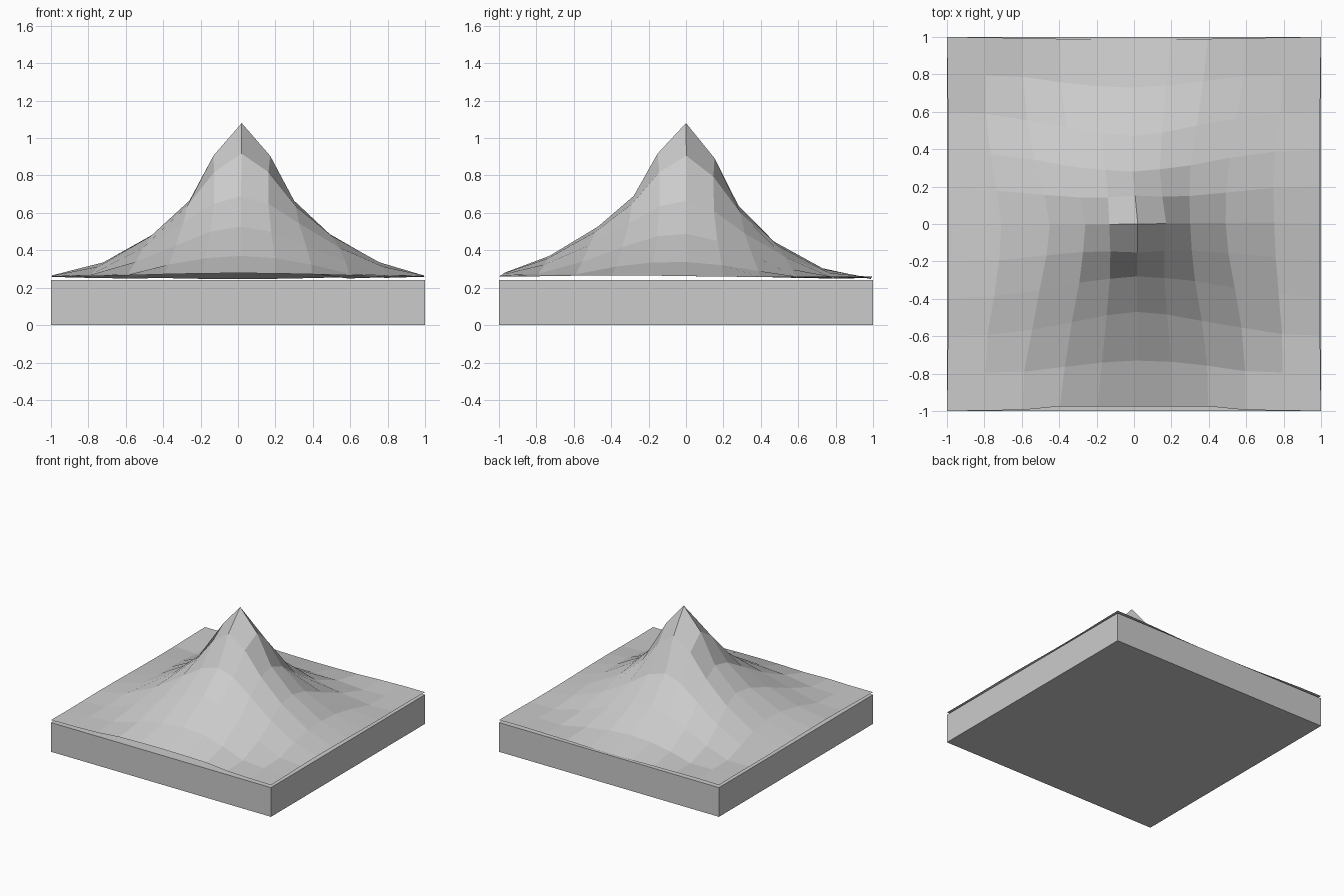
import bpy, bmesh, math

if "Cube" in bpy.data.objects:
    bpy.data.objects.remove(bpy.data.objects["Cube"])

def lerp_table(table, r):
    for (a, va), (b, vb) in zip(table, table[1:]):
        if r <= b:
            return va + (vb - va) * (r - a) / (b - a)
    return table[-1][1]

# radial tables: pulled-in radius, height, and front/back height difference
RADIUS = [(0, 0), (.2, .152), (.4, .28), (.6, .47), (.8, .73), (1, .985), (1.2, 1.195), (1.5, 1.5)]
HEIGHT = [(0, 1.08), (.2, .905), (.4, .665), (.6, .487), (.8, .337), (1, .262), (1.5, .26)]
TILT = [(0, 0), (.2, .012), (.4, .025), (.6, .04), (.8, .033), (1, .016), (1.25, 0), (1.5, 0)]

# base slab
bpy.ops.mesh.primitive_cube_add(size=1, location=(0, 0, .12))
slab = bpy.context.object
slab.name = "base_slab"
slab.scale = (2, 2, .24)

# mountain sheet: 10 x 10 grid drawn up into a peak
bm = bmesh.new()
bmesh.ops.create_grid(bm, x_segments=10, y_segments=10, size=1)
for v in bm.verts:
    x, y = v.co.x, v.co.y
    r = math.hypot(x, y)
    k = lerp_table(RADIUS, r) / r if r > 1e-4 else 1
    s = y / r if r > 1e-4 else 0
    fade = min(1, max(0, (1.05 - r) / .2))
    shift = max(-.012, .02 - .07 * y) if y > 0 else .02 + .008 * y
    nx = x * k + shift * fade
    ny = y * k + .01 * x * fade
    # outer border stays on the slab outline at the sides and back
    if abs(x) > .99:
        nx = math.copysign(max(abs(nx), .995), x)
    if y > .99:
        ny = max(ny, .99)
    if y < -.99 and abs(x) < .5:
        ny = -.975
    if abs(x) > .99 and abs(y) > .99:
        nx, ny = x, y
    v.co = (nx, ny, lerp_table(HEIGHT, r) - lerp_table(TILT, r) * s)
me = bpy.data.meshes.new("mountain")
bm.to_mesh(me)
bm.free()
mountain = bpy.data.objects.new("mountain", me)
bpy.context.collection.objects.link(mountain)
